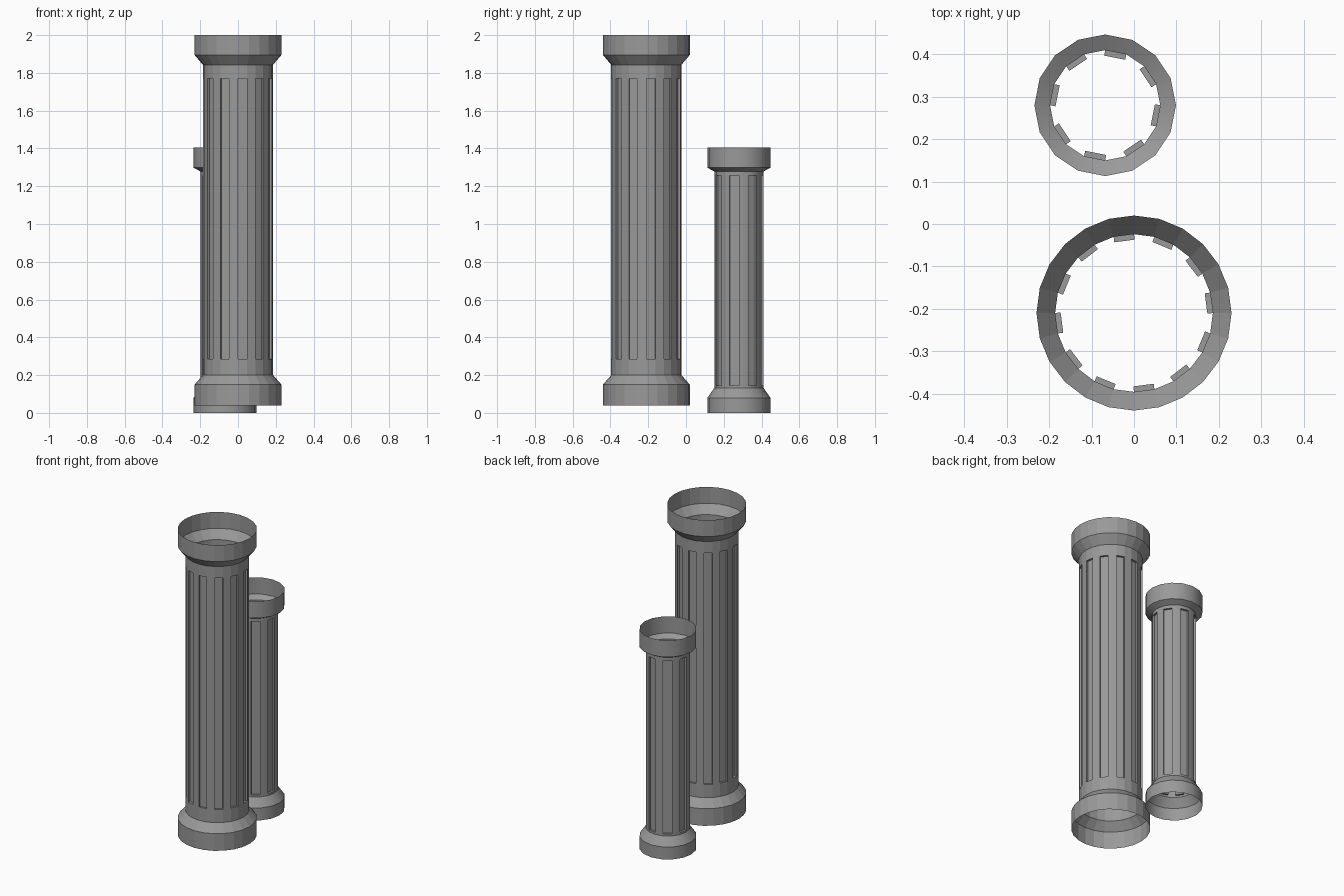
import bpy, bmesh
from math import cos, sin, tau
from mathutils import Vector

cube = bpy.data.objects.get("Cube")
if cube:
    bpy.data.objects.remove(cube, do_unlink=True)

# Single stone colour
stone = bpy.data.materials.new("grey stone")
stone.use_nodes = True
GREY = (0.32, 0.32, 0.32, 1)
stone.diffuse_color = GREY
stone.node_tree.nodes["Principled BSDF"].inputs["Base Color"].default_value = GREY


def fluted_column(name, centre, sides, profile, flute_row, first, depth, smooth):
    """Open turned shell; every second facet of one row is sunk as a flute."""
    bm = bmesh.new()
    rings = [[bm.verts.new((r * cos(tau * i / sides), r * sin(tau * i / sides), z))
              for i in range(sides)] for r, z in profile]
    flutes = []
    for row, (low, high) in enumerate(zip(rings, rings[1:])):
        for i in range(sides):
            j = (i + 1) % sides
            face = bm.faces.new((low[i], low[j], high[j], high[i]))
            if row == flute_row and i % 2 == first:
                flutes.append(face)
    bm.normal_update()

    # Push each flute straight inwards
    for face in bmesh.ops.extrude_discrete_faces(bm, faces=flutes)["faces"]:
        face.normal_update()
        inward = -depth * Vector(face.normal)
        bmesh.ops.translate(bm, verts=face.verts[:], vec=inward)

    mesh = bpy.data.meshes.new(name)
    bm.to_mesh(mesh)
    bm.free()
    mesh.materials.append(stone)
    column = bpy.data.objects.new(name, mesh)
    column.location = (*centre, 0)
    bpy.context.collection.objects.link(column)
    if smooth:
        bpy.ops.object.select_all(action='DESELECT')
        column.select_set(True)
        bpy.context.view_layer.objects.active = column
        bpy.ops.object.shade_smooth_by_angle(angle=0.5)
    return column


# Profiles run from base to capital as (radius, height)
tall = [(0.23, 0.04), (0.23, 0.15), (0.186, 0.2), (0.186, 0.285),
        (0.186, 1.77), (0.186, 1.843), (0.23, 1.895), (0.23, 2.0)]
short = [(0.167, 0), (0.167, 0.08), (0.13, 0.133), (0.13, 0.145),
         (0.13, 1.257), (0.13, 1.278), (0.167, 1.298), (0.167, 1.405)]

fluted_column("tall_column", (0, -0.21), 24, tall, 3, 0, 0.013, False)
fluted_column("short_column", (-0.068, 0.28), 16, short, 3, 1, 0.013, True)
